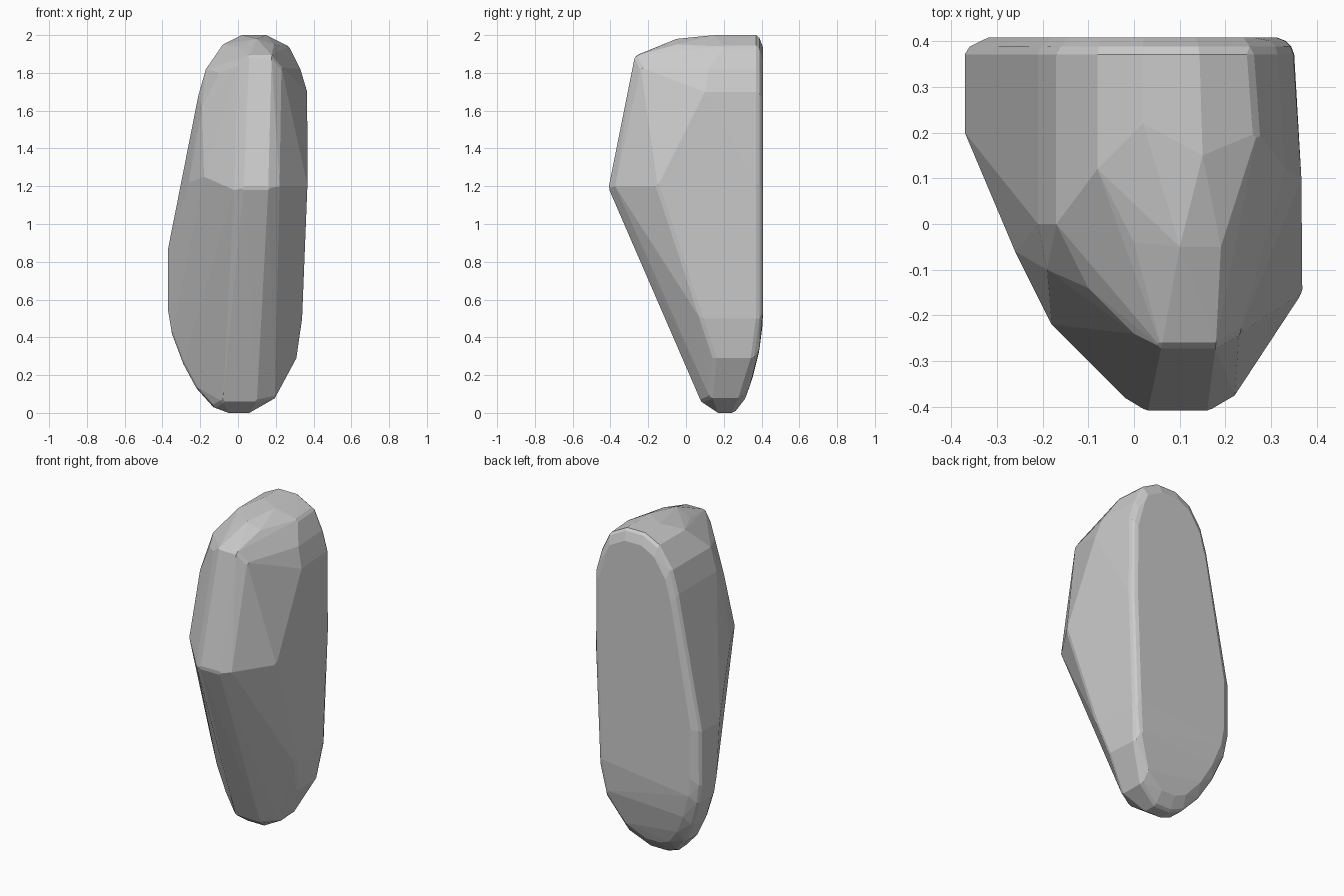
import bpy, bmesh

# Silhouette seen from the front: x, z, and the y where each side facet starts
OUTLINE = [
    (-0.05, 0, 0.17), (0.06, 0, 0.17), (0.20, 0.08, 0.13), (0.31, 0.29, 0.15),
    (0.34, 0.50, 0.08), (0.368, 1.20, -0.15), (0.366, 1.70, 0.10),
    (0.33, 1.82, 0.12), (0.27, 1.94, 0.20), (0.15, 2.0, 0.15), (0.02, 2.0, 0.22),
    (-0.08, 1.95, 0.12), (-0.17, 1.82, 0.0), (-0.21, 1.68, 0.0),
    (-0.37, 0.87, 0.20), (-0.37, 0.54, 0.23), (-0.35, 0.42, 0.23),
    (-0.29, 0.26, 0.21), (-0.22, 0.13, 0.19), (-0.13, 0.03, 0.16),
]

# Front ridge, upper shoulder and toe of the stone
FRONT = [
    (0.03, -0.41, 1.19), (0.16, -0.41, 1.19), (-0.02, -0.38, 1.18),
    (0.22, -0.375, 1.20), (-0.18, -0.22, 1.25), (-0.26, -0.06, 1.22),
    (0.06, -0.27, 1.89), (0.18, -0.27, 1.89), (0.23, -0.24, 1.83),
    (0.0, -0.24, 1.84), (-0.10, -0.14, 1.80), (-0.19, -0.10, 1.62),
    (0.27, -0.10, 1.72), (0.10, -0.05, 1.98), (0.0, -0.04, 1.94),
    (0.19, -0.05, 1.95), (-0.08, 0.09, 0.06), (0.10, 0.08, 0.06),
]


def back_y(z):
    """The back is flat, curling forward near the base."""
    return 0.408 - 0.128 * max(0, 1 - z / 0.55) ** 2


def points():
    pts = list(FRONT)
    for x, z, y in OUTLINE:
        pts.append((x, y, z))
        # back rim, slightly narrower on the right
        pts.append((x * 0.95 if x > 0 else x, back_y(z) - 0.025, z))
        # inset flat back panel
        cx, cz = 0.03 + (x - 0.03) * 0.87, 1.05 + (z - 1.05) * 0.93
        pts.append((cx, back_y(cz), cz))
    return pts


# Faceted stone wrapped around the points
bm = bmesh.new()
for p in points():
    bm.verts.new(p)
res = bmesh.ops.convex_hull(bm, input=bm.verts)
loose = [v for v in bm.verts if not v.link_faces]
bmesh.ops.delete(bm, geom=loose, context='VERTS')
bmesh.ops.dissolve_limit(bm, angle_limit=0.03, verts=bm.verts, edges=bm.edges)
bmesh.ops.recalc_face_normals(bm, faces=bm.faces)

mesh = bpy.data.meshes.new("standing_stone")
bm.to_mesh(mesh)
bm.free()
stone = bpy.data.objects.new("standing_stone", mesh)
bpy.context.collection.objects.link(stone)

# Slightly worn edges
bevel = stone.modifiers.new("worn_edges", 'BEVEL')
bevel.width = 0.012
bevel.segments = 1
bevel.limit_method = 'ANGLE'
bevel.angle_limit = 0.6
